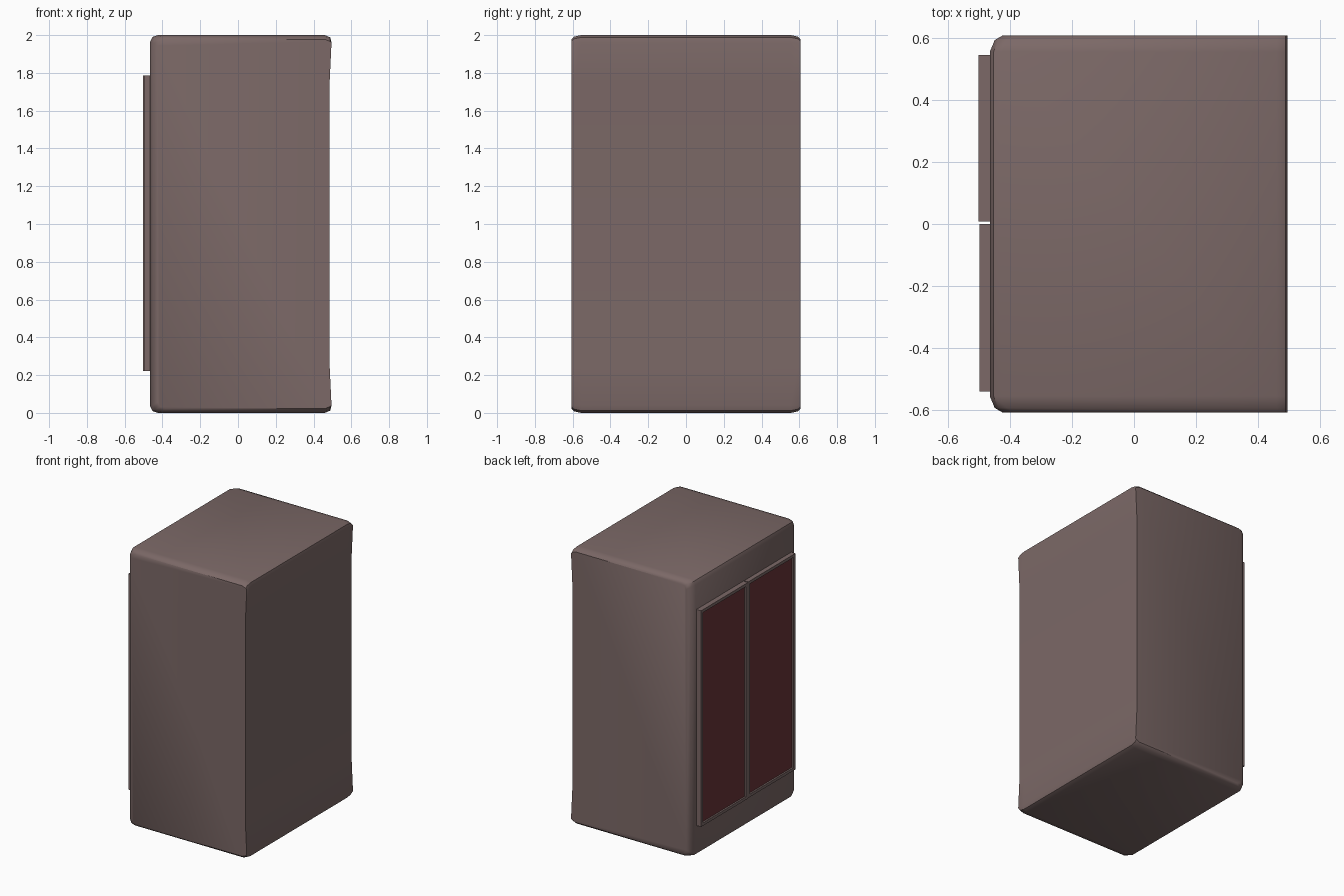
import bpy, bmesh, math
from mathutils import Vector

if "Cube" in bpy.data.objects:
    bpy.data.objects.remove(bpy.data.objects["Cube"])


def material(name, color):
    m = bpy.data.materials.new(name)
    m.diffuse_color = (*color, 1)
    m.use_nodes = True
    m.node_tree.nodes["Principled BSDF"].inputs["Base Color"].default_value = m.diffuse_color
    return m


brown = material("brown_paint", (0.20, 0.14, 0.135))
red = material("dark_red_panel", (0.14, 0.035, 0.04))


def make_object(name, bm, mats):
    bmesh.ops.recalc_face_normals(bm, faces=bm.faces)
    me = bpy.data.meshes.new(name)
    bm.to_mesh(me)
    bm.free()
    ob = bpy.data.objects.new(name, me)
    bpy.context.collection.objects.link(ob)
    for m in mats:
        me.materials.append(m)
    return ob


# Body: side profile lofted along y, with rounded edges and a slightly dished +x face
def side_profile(dx, dz):
    x0 = -0.465 + dx
    lower = [(0.485, 0.25), (0.495, 0.04), (0.488, 0.012 + dz), (0.46, dz),
             (x0 + 0.04, dz), (x0 + 0.012, 0.01 + dz), (x0, 0.035 + dz)]
    return lower + [(x, 2 - z) for x, z in reversed(lower)]


sections = [(0.607, 0.04, 0.022), (0.593, 0.016, 0.008), (0.555, 0, 0)]
sections += [(-y, dx, dz) for y, dx, dz in reversed(sections)]
bm = bmesh.new()
rings = [[bm.verts.new((x, y, z)) for x, z in side_profile(dx, dz)]
         for y, dx, dz in sections]
for a, b in zip(rings, rings[1:]):
    n = len(a)
    for i in range(n):
        j = (i + 1) % n
        bm.faces.new((a[i], a[j], b[j], b[i]))
bm.faces.new(rings[0])
bm.faces.new(rings[-1])
body = make_object("cabinet_body", bm, [brown])
bpy.context.view_layer.objects.active = body
body.select_set(True)
bpy.ops.object.shade_smooth_by_angle(angle=math.radians(40))
body.select_set(False)


# Doors: framed slabs with a recessed red panel
def door(name, x, y0, y1, z0=0.222, z1=1.785, border=0.03, recess=0.012):
    bm = bmesh.new()
    bmesh.ops.create_cube(bm, size=1)
    x_back = -0.455
    for v in bm.verts:
        v.co = Vector((x if v.co.x < 0 else x_back,
                       y0 if v.co.y < 0 else y1,
                       z0 if v.co.z < 0 else z1))
    bm.normal_update()
    face = min(bm.faces, key=lambda f: f.calc_center_median().x)
    bmesh.ops.inset_region(bm, faces=[face], thickness=border)
    inner = bmesh.ops.extrude_face_region(bm, geom=[face])["geom"]
    bmesh.ops.delete(bm, geom=[face], context='FACES')
    for g in inner:
        if isinstance(g, bmesh.types.BMVert):
            g.co.x += recess
        elif isinstance(g, bmesh.types.BMFace):
            g.material_index = 1
    make_object(name, bm, [brown, red])


door("near_door", -0.498, -0.54, 0.0)
door("far_door", -0.502, 0.008, 0.545)
